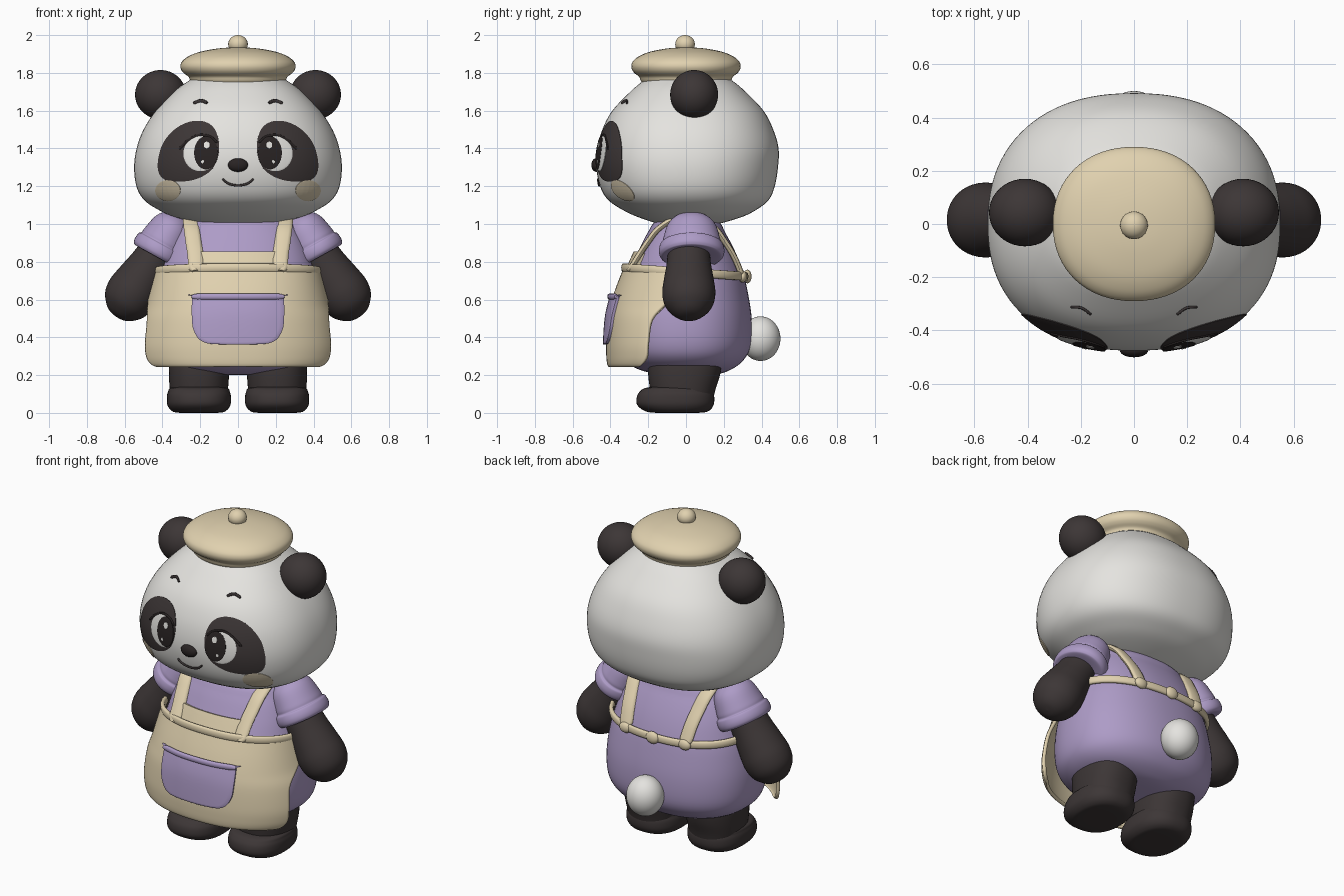
import bpy, bmesh, math
from mathutils import Vector, Matrix
from mathutils.bvhtree import BVHTree

if "Cube" in bpy.data.objects:
    bpy.data.objects.remove(bpy.data.objects["Cube"])


def material(name, r, g, b):
    m = bpy.data.materials.new(name)
    m.diffuse_color = (r, g, b, 1)
    m.use_nodes = True
    m.node_tree.nodes["Principled BSDF"].inputs["Base Color"].default_value = m.diffuse_color
    return m


WHITE = material("soft white", 0.78, 0.77, 0.74)
DARK = material("charcoal fur", 0.046, 0.037, 0.037)
BLACK = material("eye black", 0.022, 0.017, 0.017)
CREAM = material("cream cloth", 0.75, 0.64, 0.43)
PURPLE = material("lilac cloth", 0.42, 0.33, 0.57)
BLUSH = material("tan blush", 0.66, 0.57, 0.41)


def spline(pts, k=6, closed=False):
    """Catmull-Rom through tuples of any length."""
    n, out = len(pts), []
    get = lambda i: pts[i % n] if closed else pts[max(0, min(n - 1, i))]
    for i in range(n if closed else n - 1):
        a, b, c, d = (get(i + j) for j in (-1, 0, 1, 2))
        for s in range(k):
            t = s / k
            out.append(tuple(0.5 * (2 * q + (r - p) * t + (2 * p - 5 * q + 4 * r - w) * t * t
                                    + (3 * q - p - 3 * r + w) * t ** 3)
                             for p, q, r, w in zip(a, b, c, d)))
    return out if closed else out + [tuple(pts[-1])]


def finish(name, verts, faces, mat, mirror=False, recalc=True):
    bm = bmesh.new()
    vs = [bm.verts.new(v) for v in verts]
    for f in faces:
        bm.faces.new([vs[i] for i in f])
    bmesh.ops.remove_doubles(bm, verts=bm.verts, dist=1e-5)
    if recalc:
        bmesh.ops.recalc_face_normals(bm, faces=bm.faces)
    me = bpy.data.meshes.new(name)
    bm.to_mesh(me)
    bm.free()
    me.materials.append(mat)
    ob = bpy.data.objects.new(name, me)
    bpy.context.collection.objects.link(ob)
    if mirror:
        ob.modifiers.new("mirror", 'MIRROR')
    return ob


def grid_faces(rows, cols, wrap):
    return [(i * cols + j, i * cols + (j + 1) % cols, (i + 1) * cols + (j + 1) % cols, (i + 1) * cols + j)
            for i in range(rows - 1) for j in range(cols if wrap else cols - 1)]


def oval(t, rx, yf, yb, n):
    s, c = math.sin(t), math.cos(t)
    y = abs(c) ** (2 / n)
    return math.copysign(rx * abs(s) ** (2 / n), s), (-yf * y if c > 0 else yb * y)


def loft(name, rings, mat, mtx=None, n=2.0, seg=48, k=5, mirror=False):
    """Rings are (z, radius) or (z, half width, front depth, back depth)."""
    rings = spline([r if len(r) == 4 else (r[0], r[1], r[1], r[1]) for r in rings], k)
    verts = []
    for z, *r in rings:
        r = [max(0, q) for q in r]
        for j in range(seg):
            verts.append(Vector((*oval(2 * math.pi * j / seg, *r, n), z)))
    faces = grid_faces(len(rings), seg, True)
    for i in (0, len(rings) - 1):
        if rings[i][1] > 0.001:
            faces.append([i * seg + j for j in range(seg)])
    if mtx:
        verts = [mtx @ v for v in verts]
    return finish(name, verts, faces, mat, mirror)


def ball(name, loc, size, mat, mirror=False):
    rings = [(-math.cos(math.pi * i / 24), math.sin(math.pi * i / 24)) for i in range(25)]
    loft(name, rings, mat, Matrix.Translation(loc) @ Matrix.Diagonal((*size, 1)), seg=40, k=1, mirror=mirror)


def tree(ob):
    return BVHTree.FromPolygons([v.co for v in ob.data.vertices], [p.vertices for p in ob.data.polygons])


def project(bvh, x, z, h):
    p, nrm, *_ = bvh.ray_cast(Vector((x, -2, z)), Vector((0, 1, 0)))
    if p is None:
        return Vector((x, -0.3, z))
    return p + (nrm if nrm.y < 0 else -nrm) * h


def patch(name, bvh, outline, h, mat, mirror=False, k=5, back=-0.003):
    """A thin plate that follows the surface under a closed outline in x, z."""
    pts = spline(outline, k, True)
    cx, cz = (sum(p[i] for p in pts) / len(pts) for i in (0, 1))
    verts = []
    for s, d in [(0, h)] + [(i / 10, h) for i in range(1, 10)] + [(0.975, h), (1, h - 0.1 * abs(h)), (1, back)]:
        verts += [project(bvh, cx + (x - cx) * s, cz + (z - cz) * s, d) for x, z in pts]
    return finish(name, verts, grid_faces(13, len(pts), True), mat, mirror)


def ell(cx, cz, rx, rz):
    return [(cx + rx * math.cos(i * math.pi / 6), cz + rz * math.sin(i * math.pi / 6)) for i in range(12)]


def ribbon(name, pts, side, w, t, mat, mirror=False, closed=False, k=6):
    """Sweep a rounded strap section along a path."""
    path = [Vector(p) for p in spline([tuple(p) for p in pts], k, closed)]
    m, verts = len(path), []
    for i, p in enumerate(path):
        a, b = (path[i - 1], path[(i + 1) % m]) if closed else (path[max(0, i - 1)], path[min(m - 1, i + 1)])
        tan = (b - a).normalized()
        wv = Vector(side)
        wv = (wv - tan * wv.dot(tan)).normalized()
        nv = tan.cross(wv)
        f = 1 if closed else {0: 0.5, 1: 0.85}.get(min(i, m - 1 - i), 1)
        for j in range(12):
            x, y = oval(j * math.pi / 6, w * f, t, t, 2.6)
            verts.append(p + wv * x + nv * y)
    faces = grid_faces(m, 12, True)
    if closed:
        faces += [((m - 1) * 12 + j, (m - 1) * 12 + (j + 1) % 12, (j + 1) % 12, j) for j in range(12)]
    else:
        faces += [list(range(12)), [(m - 1) * 12 + j for j in range(12)]]
    return finish(name, verts, faces, mat, mirror)


def along(loc, d, sy):
    """Matrix with local z along d and local y stretched along world y."""
    d = Vector(d).normalized()
    y = Vector((0, 1, 0))
    x = y.cross(d)
    return Matrix.Translation(loc) @ Matrix((x, y * sy, d)).transposed().to_4x4()


# head, ears and hat
head = loft("head", [
    (.985, 0, 0, 0), (.992, .15, .11, .13), (1.035, .33, .25, .29), (1.08, .43, .345, .38),
    (1.13, .5, .415, .44), (1.2, .538, .455, .47), (1.3, .55, .475, .487), (1.4, .537, .47, .49),
    (1.5, .5, .443, .462), (1.6, .435, .39, .41), (1.7, .34, .295, .315), (1.755, .265, .23, .25),
    (1.8, .18, .16, .17), (1.825, 0, 0, 0)], WHITE, n=2.3, seg=96)
face = tree(head)
ball("ears", (.41, .043, 1.685), (.135, .127, .13), DARK, True)
loft("hat", [(1.74, .24), (1.76, .253), (1.78, .262), (1.797, .285), (1.815, .3), (1.838, .305), (1.862, .295),
             (1.888, .262), (1.912, .2), (1.93, .1), (1.936, 0)], CREAM, Matrix.Diagonal((1, .95, 1, 1)), n=2.15, seg=64)
ball("hat_button", (0, -.005, 1.952), (.052, .052, .048), CREAM)

# face details
patch("eye_patches", face, [(.423, 1.316), (.397, 1.422), (.333, 1.5), (.254, 1.54), (.175, 1.54), (.122, 1.5),
                            (.1, 1.42), (.11, 1.342), (.148, 1.279), (.228, 1.236), (.333, 1.225), (.402, 1.247)],
      .004, DARK, True)
patch("eye_whites", face, ell(.197, 1.372, .09, .092), .007, WHITE, True)
patch("pupils", face, ell(.168, 1.376, .062, .086), .0095, BLACK, True)
patch("eye_highlights", face, ell(.163, 1.416, .016, .018), .012, WHITE, True)
patch("small_highlights", face, ell(.185, 1.33, .008, .009), .012, WHITE, True)
patch("cheeks", face, ell(.37, 1.178, .066, .055), .004, BLUSH, True)


def stroke(name, pts, w, mat, mirror=False):
    ribbon(name, [project(face, x, z, .004) for x, z in pts], (0, 0, 1), w, .005, mat, mirror)


stroke("eyelids", [(.11, 1.43), (.15, 1.462), (.21, 1.468), (.27, 1.435), (.31, 1.395)], .007, BLACK, True)
stroke("brows", [(.162, 1.638), (.195, 1.65), (.235, 1.636)], .009, DARK, True)
stroke("mouth", [(-.082, 1.24), (-.05, 1.215), (0, 1.205), (.05, 1.215), (.082, 1.24)], .006, DARK)
ball("nose", (0, -.475, 1.312), (.053, .026, .036), BLACK)

# dress body and tail
body = loft("dress", [
    (.2, 0, 0, 0), (.205, .15, .14, .16), (.23, .31, .25, .24), (.28, .41, .325, .305), (.36, .455, .365, .345),
    (.5, .462, .37, .348), (.65, .44, .345, .325), (.75, .412, .3, .3), (.85, .38, .255, .262),
    (.95, .33, .205, .21), (1.02, .26, .15, .16), (1.05, 0, 0, 0)], PURPLE, n=2.25, seg=72)
ball("tail", (0, .395, .393), (.107, .105, .118), WHITE)

# apron skirt wrapping the front, with edges that sweep back to the waist
rows = spline([(.25, .5, .402, -.25), (.262, .515, .408, -.225), (.3, .527, .412, -.205), (.37, .53, .413, -.2),
               (.49, .51, .405, -.18), (.57, .482, .39, -.11), (.66, .458, .362, -.02), (.755, .435, .325, .06)], 5)
verts = []
for z, rx, yf, ye in rows:
    c = (abs(ye) / (yf if ye < 0 else .31)) ** 1.15
    edge = math.acos(c if ye < 0 else -c)
    verts += [Vector((*oval(edge * (j / 40 - 1), rx, yf, .31, 2.3), z)) for j in range(81)]
apron = finish("apron_skirt", verts, grid_faces(len(rows), 81, False), CREAM)
cloth = tree(apron)
mod = apron.modifiers.new("thickness", 'SOLIDIFY')
mod.thickness = .02
mod.offset = 0

# bib, pocket, straps and waistband
patch("apron_bib", tree(body), [(-.235, .74), (0, .74), (.235, .74), (.235, .79), (.228, .84), (.2, .846),
                                (0, .846), (-.2, .846), (-.228, .84), (-.235, .79)], .022, CREAM)
half = [(.22, .618), (.234, .608), (.237, .5), (.226, .43), (.185, .377), (.1, .363)]
patch("pocket", cloth, half + [(-x, z) for x, z in reversed(half)], .027, PURPLE)
ribbon("pocket_hem", [project(cloth, x, .608, .026) for x in (-.235, -.12, 0, .12, .235)], (0, 0, 1), .016, .012, PURPLE)
ribbon("waistband", [(*oval(i * math.pi / 16, .437, .33, .318, 2.3),
                      .745 - .07 * oval(i * math.pi / 16, .437, .33, .318, 2.3)[1]) for i in range(32)],
       (0, 0, 1), .023, .013, CREAM, closed=True, k=3)
ribbon("shoulder_straps", [(.222, -.302, .748), (.225, -.252, .83), (.235, -.205, .9), (.245, -.145, .975),
                           (.25, -.05, 1.03), (.25, .06, 1.035), (.24, .15, .98), (.225, .21, .9),
                           (.212, .258, .82), (.2, .297, .725)], (1, 0, 0), .042, .016, CREAM, True)
ball("back_knot", (0, .325, .722), (.042, .022, .036), CREAM)
ball("strap_loops", (.2, .3, .722), (.04, .022, .032), CREAM, True)

# sleeves and arms
loft("sleeves", [(-.25, 0), (-.24, .055), (-.19, .105), (-.1, .128), (-.072, .131), (-.062, .142), (-.03, .147),
                 (-.004, .14), (.004, .115), (-.01, 0)], PURPLE, along((.43, .03, .83), (.48, 0, -.87), 1.18), mirror=True)
loft("arms", [(-.08, .105), (.05, .115), (.15, .129), (.235, .138), (.305, .124), (.355, .085), (.38, .045), (.387, 0)],
     DARK, along((.43, .015, .83), (.14, 0, -.21), 1.02), mirror=True)

# legs and feet
loft("legs", [(.05, .14, .17, .15), (.12, .153, .18, .165), (.2, .159, .19, .19), (.27, .157, .19, .2),
              (.33, .14, .18, .18)], DARK, Matrix.Translation((.207, -.01, 0)), n=2.3, mirror=True)
loft("feet", [(0, 0, 0, 0), (.001, .11, .12, .13), (.012, .145, .17, .175), (.04, .166, .205, .197),
              (.075, .17, .21, .202), (.11, .164, .195, .195), (.135, .14, .15, .17), (.146, 0, 0, 0)],
     DARK, Matrix.Translation((.207, -.052, 0)), n=2.4, mirror=True)

# smooth shading with sharp rims
for ob in bpy.data.objects:
    ob.select_set(True)
bpy.context.view_layer.objects.active = head
bpy.ops.object.shade_smooth_by_angle(angle=math.radians(45))
